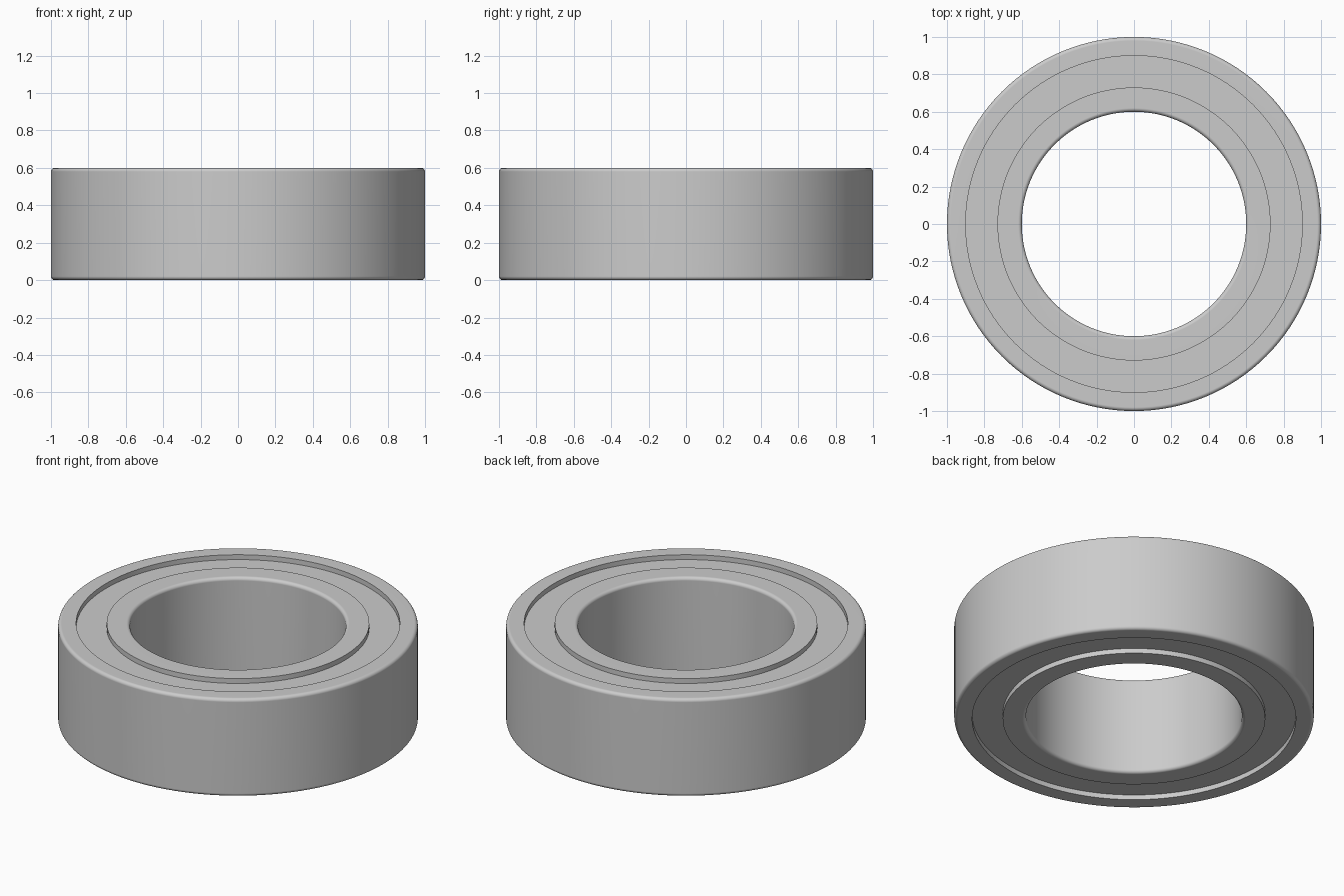
import bpy, bmesh, math
from mathutils import Vector

cube = bpy.data.objects.get("Cube")
if cube:
    bpy.data.objects.remove(cube, do_unlink=True)

HEIGHT = 0.6
BORE, INNER_EDGE, OUTER_EDGE, RIM = 0.6, 0.73, 0.9, 1.0
FILLET = 0.02
RECESS = 0.03
SHIELD = 0.04
SEGMENTS = 128

steel = bpy.data.materials.new("steel_grey")
steel.use_nodes = True
grey = (0.6, 0.6, 0.6, 1)
steel.diffuse_color = grey
steel.node_tree.nodes["Principled BSDF"].inputs["Base Color"].default_value = grey


def lathe(name, profile):
    """Spin a closed (radius, height) profile around the z axis."""
    bm = bmesh.new()
    verts = [bm.verts.new((r, 0, z)) for r, z in profile]
    edges = [bm.edges.new((v, verts[i - 1])) for i, v in enumerate(verts)]
    bmesh.ops.spin(bm, geom=verts + edges, cent=(0, 0, 0), axis=(0, 0, 1),
                   angle=math.tau, steps=SEGMENTS, use_merge=True)
    bmesh.ops.remove_doubles(bm, verts=bm.verts, dist=1e-5)
    bmesh.ops.recalc_face_normals(bm, faces=bm.faces)
    mesh = bpy.data.meshes.new(name)
    bm.to_mesh(mesh)
    bm.free()
    mesh.materials.append(steel)
    obj = bpy.data.objects.new(name, mesh)
    bpy.context.collection.objects.link(obj)
    bpy.ops.object.select_all(action='DESELECT')
    obj.select_set(True)
    bpy.context.view_layer.objects.active = obj
    bpy.ops.object.shade_smooth_by_angle(angle=math.radians(35))
    normals = obj.modifiers.new("weighted_normals", 'WEIGHTED_NORMAL')
    normals.keep_sharp = True
    return obj


def race(sharp, rounded):
    """Ring section: square on the sharp radius, filleted on the rounded one."""
    side = 1 if rounded > sharp else -1
    steps = 5
    arc = [Vector((math.cos(a), math.sin(a))) * FILLET
           for a in (math.pi / 2 * i / steps for i in range(steps + 1))]
    centre = rounded - side * FILLET
    top = [(centre + side * p.x, HEIGHT - FILLET + p.y) for p in arc]
    bottom = [(r, HEIGHT - z) for r, z in reversed(top)]
    return [(sharp, 0)] + bottom + top + [(sharp, HEIGHT)]


# Outer and inner races
lathe("outer_race", race(OUTER_EDGE, RIM))
lathe("inner_race", race(INNER_EDGE, BORE))

# Recessed shields closing both sides, seated slightly into the races
seat = 0.005
for name, low in (("lower_shield", RECESS),
                  ("upper_shield", HEIGHT - RECESS - SHIELD)):
    lathe(name, [(INNER_EDGE - seat, low), (OUTER_EDGE + seat, low),
                 (OUTER_EDGE + seat, low + SHIELD),
                 (INNER_EDGE - seat, low + SHIELD)])
